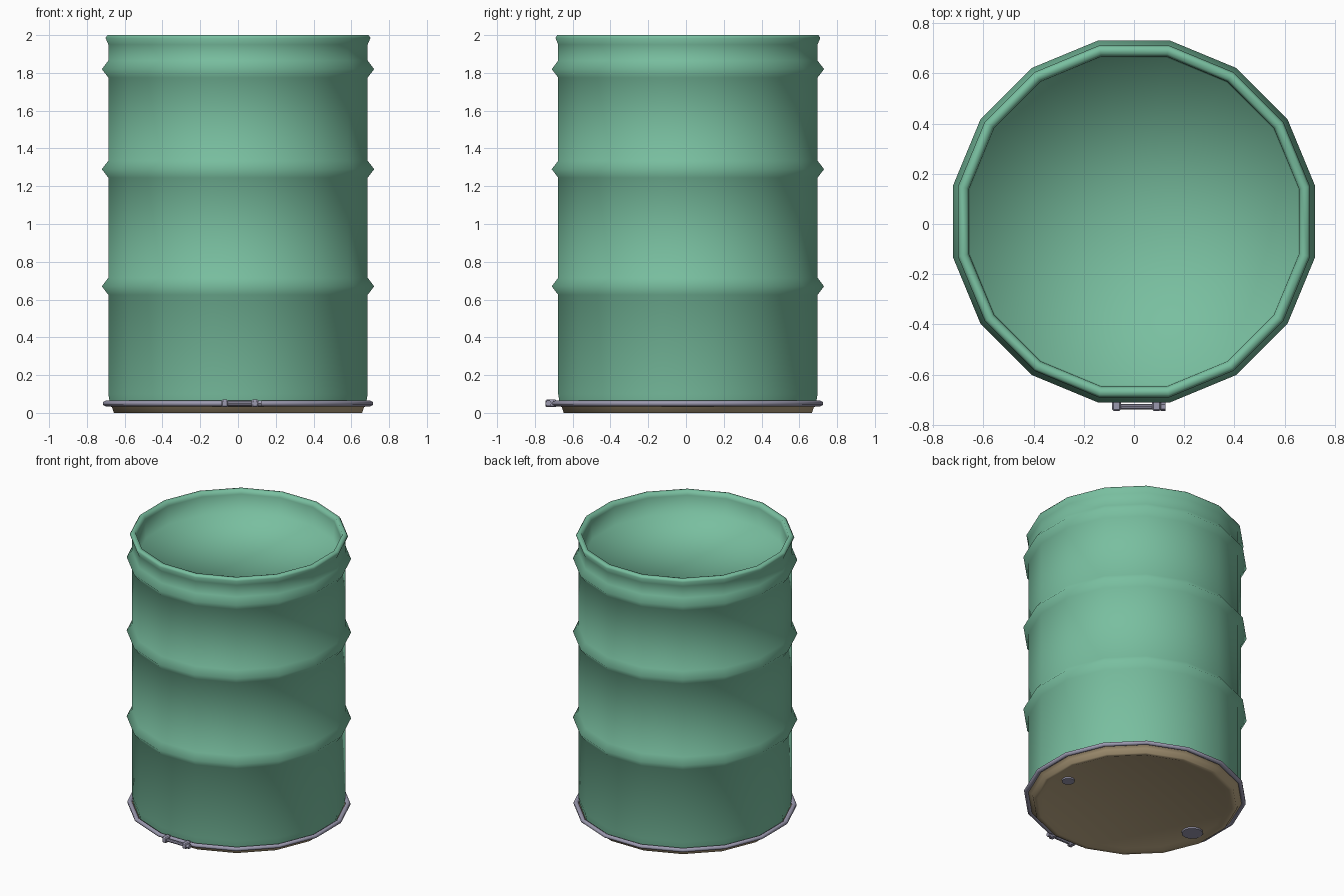
import bpy, bmesh, math
from mathutils import Matrix

old = bpy.data.objects.get("Cube")
if old:
    bpy.data.objects.remove(old, do_unlink=True)

SIDES = 16
CENTRE_Y = 0.01


def material(name, rgb):
    m = bpy.data.materials.new(name)
    m.use_nodes = True
    m.diffuse_color = (*rgb, 1)
    m.node_tree.nodes["Principled BSDF"].inputs["Base Color"].default_value = (*rgb, 1)
    return m


green = material("drum green", (0.19, 0.52, 0.35))
tan = material("lid tan", (0.50, 0.39, 0.23))
grey = material("clamp grey", (0.33, 0.32, 0.43))


def finish(name, bm, mat, angle):
    mesh = bpy.data.meshes.new(name)
    bm.to_mesh(mesh)
    bm.free()
    mesh.materials.append(mat)
    ob = bpy.data.objects.new(name, mesh)
    bpy.context.collection.objects.link(ob)
    bpy.ops.object.select_all(action='DESELECT')
    ob.select_set(True)
    bpy.context.view_layer.objects.active = ob
    bpy.ops.object.shade_smooth_by_angle(angle=math.radians(angle))
    return ob


def lathe(name, profile, mat, angle=180, closed=False):
    """Turn a (radius, height) profile about the drum axis; radius 0 is a pole."""
    bm = bmesh.new()
    rings = []
    for r, z in profile:
        if r == 0:
            rings.append([bm.verts.new((0, CENTRE_Y, z))] * SIDES)
        else:
            turns = [2 * math.pi * (i + 0.5) / SIDES for i in range(SIDES)]
            rings.append([bm.verts.new((r * math.cos(t), CENTRE_Y + r * math.sin(t), z))
                          for t in turns])
    pairs = list(zip(rings, rings[1:]))
    if closed:
        pairs.append((rings[-1], rings[0]))
    for a, b in pairs:
        for i in range(SIDES):
            j = (i + 1) % SIDES
            corners = list(dict.fromkeys([a[i], a[j], b[j], b[i]]))
            bm.faces.new(corners)
    return finish(name, bm, mat, angle)


def cylinder(name, radius, depth, centre, mat, along_x=False, sides=12):
    bm = bmesh.new()
    place = Matrix.Translation(centre)
    if along_x:
        place = place @ Matrix.Rotation(math.pi / 2, 4, 'Y')
    bmesh.ops.create_cone(bm, cap_ends=True, segments=sides, radius1=radius,
                          radius2=radius, depth=depth, matrix=place)
    return finish(name, bm, mat, 40)


def box(name, size, centre, mat):
    bm = bmesh.new()
    bmesh.ops.create_cube(bm, size=1, matrix=Matrix.Translation(centre) @ Matrix.Diagonal((*size, 1)))
    ob = finish(name, bm, mat, 40)
    bevel = ob.modifiers.new("soft edges", 'BEVEL')
    bevel.width = 0.006
    return ob


# Drum shell: wall with three rolled ribs, rim, and recessed end panel
wall = [(0.69, 0.04), (0.70, 0.10)]
for rib_z in (0.67, 1.29, 1.82):
    wall += [(0.70, rib_z - 0.045), (0.735, rib_z), (0.70, rib_z + 0.045)]
rim = [(0.70, 1.95), (0.715, 1.985), (0.705, 2.0), (0.68, 2.0), (0.67, 1.97)]
panel = [(0.665, 1.84), (0, 1.84)]
lathe("drum_shell", wall + rim + panel, green)

# Lid closing the lower end
lathe("lid", [(0, 0.012), (0.61, 0.012), (0.64, 0), (0.67, 0), (0.68, 0.03), (0.71, 0.045)], tan)

# Clamp ring round the lid seam
ring = [(0.715 + 0.017 * math.cos(t), 0.05 + 0.015 * math.sin(t))
        for t in (math.tau * (k - 1.5) / 6 for k in range(6))]
lathe("clamp_ring", ring, grey, closed=True)

# Clamp fastening: two lugs joined by a bolt
for side, x in (("right", -0.07), ("left", 0.09)):
    box("clamp_lug_" + side, (0.035, 0.06, 0.04), (x, -0.715, 0.05), grey)
cylinder("clamp_bolt", 0.011, 0.2, (0.015, -0.728, 0.05), grey, along_x=True, sides=8)
cylinder("clamp_nut", 0.017, 0.02, (0.115, -0.728, 0.05), grey, along_x=True, sides=6)

# Bungs in the lid
for name, x, radius in (("large_bung", -0.54, 0.07), ("small_bung", 0.52, 0.043)):
    cylinder(name, radius, 0.02, (x, -0.05, 0.011), grey)
